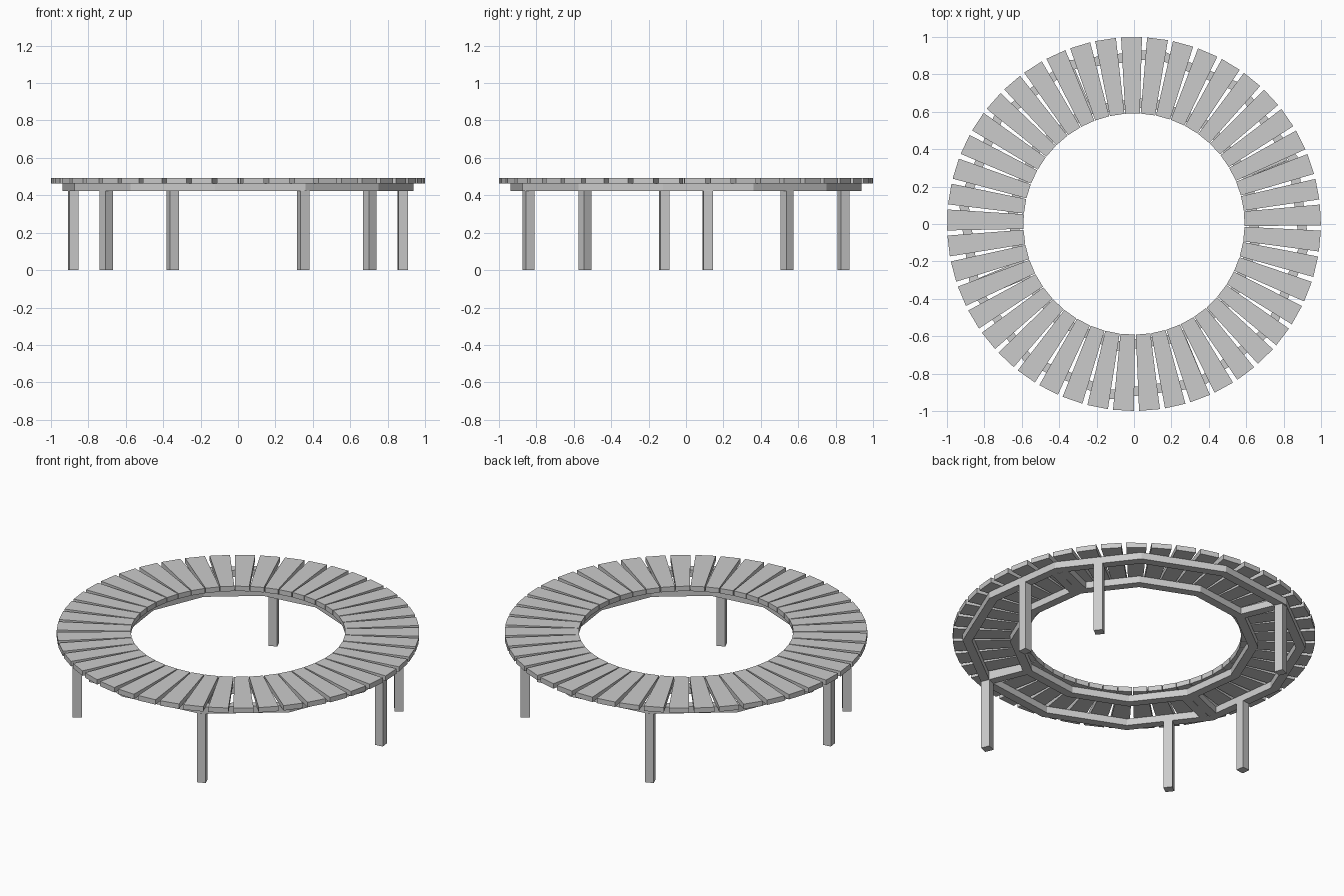
import bpy
import bmesh
from math import radians, cos, sin, pi
from mathutils import Matrix, Vector

cube = bpy.data.objects.get("Cube")
if cube:
    bpy.data.objects.remove(cube, do_unlink=True)

SEAM = 22.5            # direction of the joint between the two half frames
SIDES = 12             # sides of the frame rings
BAR = 0.05             # bar width of frame and legs
FRAME_Z = (0.422, 0.463)
SLAT_Z = (0.463, 0.493)
OUTER, INNER = 0.888, 0.636   # distance of the ring sides from the centre

grey = bpy.data.materials.new("plain grey")
grey.use_nodes = True
grey.diffuse_color = (0.6, 0.6, 0.6, 1)
bsdf = next(n for n in grey.node_tree.nodes if n.type == 'BSDF_PRINCIPLED')
bsdf.inputs["Base Color"].default_value = grey.diffuse_color
bsdf.inputs["Roughness"].default_value = 0.8


def add_prism(bm, outline, zs, angle=0.0):
    """Extrude a flat outline between two heights, turned about z."""
    turn = Matrix.Rotation(radians(angle), 3, 'Z')
    low, high = [[bm.verts.new(turn @ Vector((x, y, z))) for x, y in outline] for z in zs]
    bm.faces.new(low[::-1])
    bm.faces.new(high)
    n = len(outline)
    for i in range(n):
        j = (i + 1) % n
        bm.faces.new((low[i], low[j], high[j], high[i]))


def radial_bar(r0, r1, w0, w1, shift=0.0):
    """Outline of a bar pointing outward, w0 wide inside and w1 outside."""
    return [(r0, shift - w0 / 2), (r1, shift - w1 / 2),
            (r1, shift + w1 / 2), (r0, shift + w0 / 2)]


def finish(name, bm):
    bmesh.ops.recalc_face_normals(bm, faces=bm.faces)
    mesh = bpy.data.meshes.new(name)
    bm.to_mesh(mesh)
    bm.free()
    mesh.materials.append(grey)
    bpy.context.collection.objects.link(bpy.data.objects.new(name, mesh))


# Seat: tapered slats spread evenly around the circle
SLATS = 45
bm = bmesh.new()
for i in range(SLATS):
    add_prism(bm, radial_bar(0.59, 0.998, 0.078, 0.112), SLAT_Z, 2.76 + i * 360 / SLATS)
finish("seat_slats", bm)

# Frame: two twelve-sided rings of mitred bars
half = pi / SIDES
for name, mid in (("outer_frame_ring", OUTER), ("inner_frame_ring", INNER)):
    bm = bmesh.new()
    r0, r1 = mid - BAR / 2, mid + BAR / 2
    taper = 2 * sin(half) / cos(half)
    for i in range(SIDES):
        add_prism(bm, radial_bar(r0, r1, r0 * taper, r1 * taper), FRAME_Z,
                  SEAM + (i + 0.5) * 360 / SIDES)
    finish(name, bm)

# Cross bars: doubled at the joints, single halfway between them
bm = bmesh.new()
start, end = INNER + BAR / 2, OUTER
for turn in (0, 180):
    for side in (-1, 1):
        add_prism(bm, radial_bar(start, end, BAR, BAR, side * BAR * 0.51), FRAME_Z, SEAM + turn)
    add_prism(bm, radial_bar(start, end, BAR, BAR), FRAME_Z, SEAM + 90 + turn)
finish("cross_bars", bm)

# Legs: a pair beside each joint and one under each single cross bar
corner = OUTER / cos(half)
bm = bmesh.new()
for turn in (0, 180):
    for offset, r in ((-15, OUTER), (15, OUTER), (90, corner - 0.008)):
        add_prism(bm, radial_bar(r - BAR / 2, r + BAR / 2, BAR, BAR),
                  (0, FRAME_Z[0]), SEAM + offset + turn)
finish("legs", bm)
